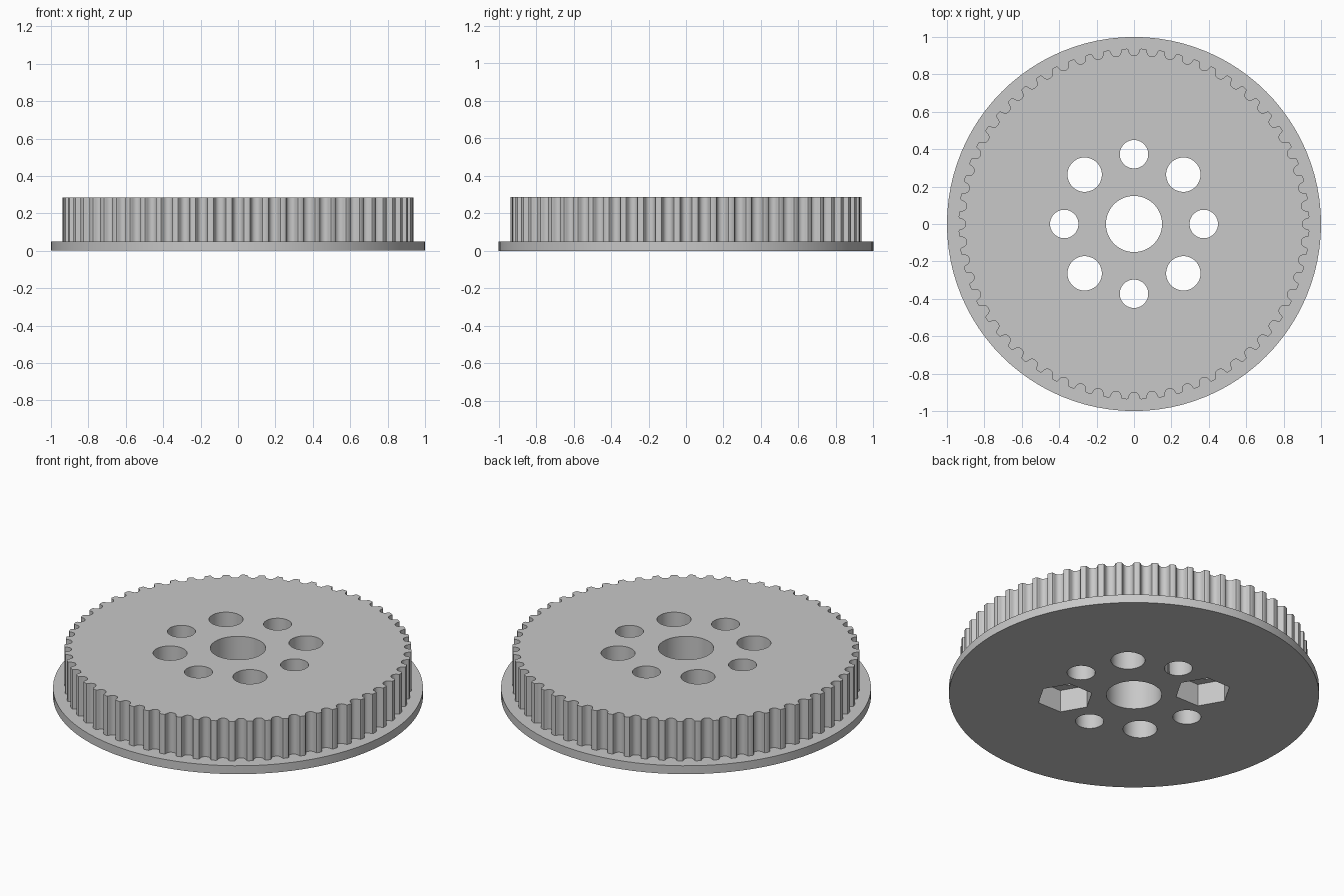
import bpy
import bmesh
from math import sin, cos, pi, radians

if "Cube" in bpy.data.objects:
    bpy.data.objects.remove(bpy.data.objects["Cube"], do_unlink=True)

TEETH = 60
RIM = 0.938
HEIGHT = 0.286
FLANGE = 0.05

grey = bpy.data.materials.new("light_grey")
grey.use_nodes = True
grey.diffuse_color = (0.58, 0.58, 0.58, 1)
grey.node_tree.nodes["Principled BSDF"].inputs["Base Color"].default_value = grey.diffuse_color


def prism(name, outline, bottom, top):
    """Closed upright prism from a 2D outline."""
    bm = bmesh.new()
    face = bm.faces.new([bm.verts.new((x, y, bottom)) for x, y in outline])
    walls = bmesh.ops.extrude_face_region(bm, geom=[face])
    for v in walls["geom"]:
        if isinstance(v, bmesh.types.BMVert):
            v.co.z = top
    bmesh.ops.recalc_face_normals(bm, faces=bm.faces)
    mesh = bpy.data.meshes.new(name)
    bm.to_mesh(mesh)
    bm.free()
    mesh.materials.append(grey)
    obj = bpy.data.objects.new(name, mesh)
    bpy.context.collection.objects.link(obj)
    return obj


def circle(radius, sides, x=0, y=0):
    return [(x + radius * cos(2 * pi * i / sides), y + radius * sin(2 * pi * i / sides))
            for i in range(sides)]


def combine(target, other, operation):
    mod = target.modifiers.new(operation, "BOOLEAN")
    mod.operation = operation
    mod.solver = "EXACT"
    mod.object = other
    bpy.context.view_layer.objects.active = target
    bpy.ops.object.modifier_apply(modifier=mod.name)
    bpy.data.objects.remove(other, do_unlink=True)


# Toothed rim: rounded groove as (half width, depth), repeated round the rim
half = [(0.038, 0), (0.033, 0.002), (0.030, 0.007), (0.0275, 0.016),
        (0.024, 0.025), (0.0175, 0.033), (0.009, 0.037)]
groove = [(-w, d) for w, d in half] + [(0, 0.038)] + [(w, d) for w, d in reversed(half)]
rim = []
for i in range(TEETH):
    for w, d in groove:
        a = 2 * pi * i / TEETH + w / RIM
        rim.append(((RIM - d) * cos(a), (RIM - d) * sin(a)))

# Flange disc with the toothed body standing on it
pulley = prism("toothed_pulley", circle(1, 96), 0, FLANGE)
combine(pulley, prism("toothed_body", rim, FLANGE / 2, HEIGHT), "UNION")

# Shaft bore and ring of alternating small and large holes
combine(pulley, prism("bore_cutter", circle(0.15, 64), -0.1, 0.5), "DIFFERENCE")
for k in range(8):
    x, y = 0.373 * cos(k * pi / 4), 0.373 * sin(k * pi / 4)
    radius = 0.092 if k % 2 else 0.076
    combine(pulley, prism("hole_cutter", circle(radius, 48, x, y), -0.1, 0.5), "DIFFERENCE")

# Hexagonal nut pockets in the underside of two opposite large holes
for side in (-1, 1):
    pocket = circle(0.153, 6, -side * 0.264, side * 0.264)
    combine(pulley, prism("nut_pocket_cutter", pocket, -0.1, 0.133), "DIFFERENCE")

bpy.ops.object.select_all(action="DESELECT")
pulley.select_set(True)
bpy.context.view_layer.objects.active = pulley
bpy.ops.object.shade_smooth_by_angle(angle=radians(30))
